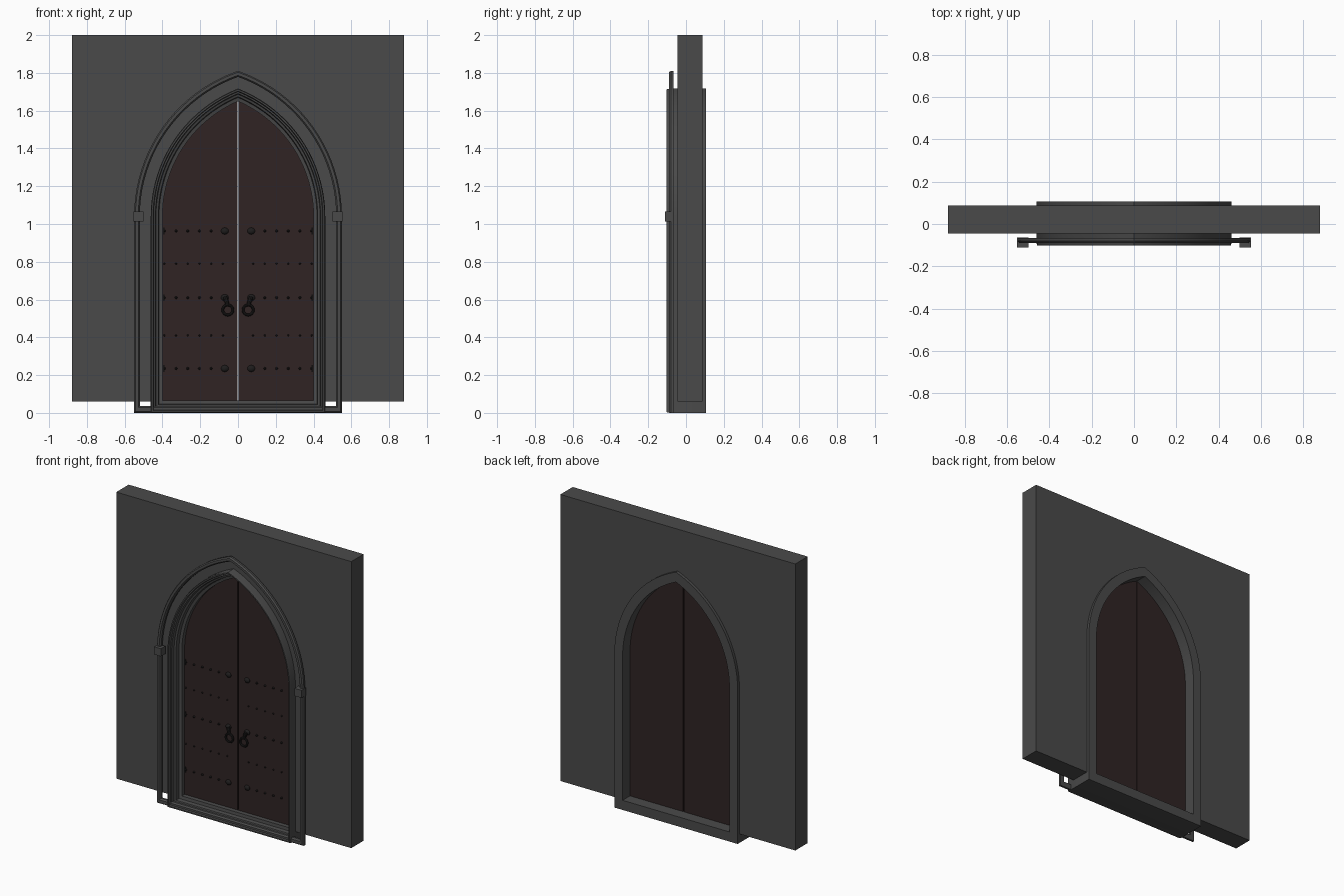
import bpy, bmesh, math
from mathutils import Matrix, Vector

if "Cube" in bpy.data.objects:
    bpy.data.objects.remove(bpy.data.objects["Cube"])

SPRING, CX, R0 = 1.04, 0.265, 0.665   # arch springing height, arc centre, opening arc radius
SILL = 0.065                          # bottom of the door opening
SEG = 20


def material(name, rgb):
    m = bpy.data.materials.new(name)
    m.diffuse_color = (*rgb, 1)
    m.use_nodes = True
    m.node_tree.nodes["Principled BSDF"].inputs["Base Color"].default_value = m.diffuse_color
    return m


STONE = material("dark_grey_stone", (0.068, 0.068, 0.068))
WOOD = material("dark_brown_wood", (0.029, 0.017, 0.017))
IRON = material("black_iron", (0.013, 0.012, 0.012))


def finish(name, bm, mat, smooth=False):
    bmesh.ops.recalc_face_normals(bm, faces=bm.faces)
    me = bpy.data.meshes.new(name)
    bm.to_mesh(me)
    bm.free()
    me.materials.append(mat)
    ob = bpy.data.objects.new(name, me)
    bpy.context.collection.objects.link(ob)
    if smooth:
        bpy.ops.object.select_all(action='DESELECT')
        ob.select_set(True)
        bpy.context.view_layer.objects.active = ob
        bpy.ops.object.shade_smooth_by_angle(angle=math.radians(30))
    return ob


def half_arch(d, bottom, inner=0.0):
    """Right half of the pointed outline, offset d, from the bottom up to x = inner."""
    r = R0 + d
    top = math.acos((CX + inner) / r)
    pts = [(r - CX, bottom)]
    for i in range(SEG + 1):
        a = top * i / SEG
        pts.append((r * math.cos(a) - CX, SPRING + r * math.sin(a)))
    return pts


def outline(d, bottom):
    right = half_arch(d, bottom)
    return right + [(-x, z) for x, z in reversed(right[:-1])]


def sweep(name, profile, mat):
    """Closed moulding: profile of (offset, y, bottom z) run around the arch."""
    bm = bmesh.new()
    rings = [[bm.verts.new((x, y, z)) for x, z in outline(d, b)] for d, y, b in profile]
    n = len(rings[0])
    for k, a in enumerate(rings):
        b = rings[(k + 1) % len(rings)]
        for i in range(n):
            j = (i + 1) % n
            bm.faces.new((a[i], a[j], b[j], b[i]))
    return finish(name, bm, mat, True)


def slab(name, pts, y0, y1, mat):
    """Flat outline in xz, extruded from y0 to y1."""
    bm = bmesh.new()
    f = bm.faces.new([bm.verts.new((x, y0, z)) for x, z in pts])
    ext = bmesh.ops.extrude_face_region(bm, geom=[f])
    verts = [v for v in ext["geom"] if isinstance(v, bmesh.types.BMVert)]
    bmesh.ops.translate(bm, verts=verts, vec=(0, y1 - y0, 0))
    return finish(name, bm, mat)


def box(name, x0, x1, y0, y1, z0, z1, mat):
    return slab(name, [(x0, z0), (x1, z0), (x1, z1), (x0, z1)], y0, y1, mat)


# wall with the arched opening cut up from its lower edge
W, WB = 0.88, 0.06
slab("wall", [(-W, WB), (-W, 2.0), (W, 2.0), (W, WB)] + outline(0.04, WB), -0.045, 0.087, STONE)

# stepped stone frame, running under the door as a sill
steps = [(0.062, 0.107), (0.062, -0.088), (0.058, -0.102), (0.050, -0.102), (0.046, -0.085),
         (0.038, -0.085), (0.034, -0.065), (0.022, -0.06), (0.018, -0.035), (0.0, -0.03),
         (0.0, 0.107)]
sweep("door_frame", [(d, y, max(0.0, SILL - d * 1.05)) for d, y in steps], STONE)

# hood moulding, standing free in front of the wall
hood = [(0.150, -0.066, 0.0), (0.150, -0.080, 0.0), (0.143, -0.090, 0.008),
        (0.128, -0.090, 0.028), (0.120, -0.080, 0.036), (0.120, -0.066, 0.036)]
sweep("hood_moulding", hood, STONE)

for side, label in ((-1, "left"), (1, "right")):
    # block at the springing of the hood
    a, b = sorted((side * 0.50, side * 0.553))
    box("hood_block_" + label, a, b, -0.111, -0.064, 1.014, 1.066, STONE)

    # door leaf, with a narrow gap in the middle
    leaf = half_arch(0.001, SILL, 0.003) + [(0.003, SILL)]
    slab("door_leaf_" + label, [(side * x, z) for x, z in leaf], 0.0, 0.028, WOOD)

    # rows of studs: larger on the hinge rows, smaller between them
    bm = bmesh.new()
    for z, r in ((0.963, 0.007), (0.79, 0.005), (0.61, 0.007), (0.41, 0.005), (0.235, 0.007)):
        for i in range(6):
            x = 0.39 - i * 0.062
            mat = Matrix.Translation((side * x, 0, z)) @ Matrix.Diagonal((r, r * 1.5, r, 1))
            bmesh.ops.create_uvsphere(bm, u_segments=8, v_segments=6, radius=1, matrix=mat)
    finish("studs_" + label, bm, IRON, True)

    # rounded bosses closing each hinge row, and a hinge knuckle at the frame
    bm = bmesh.new()
    for z in (0.963, 0.61, 0.235):
        mat = Matrix.Translation((side * 0.07, 0, z)) @ Matrix.Diagonal((0.021, 0.014, 0.018, 1))
        bmesh.ops.create_uvsphere(bm, u_segments=10, v_segments=8, radius=1, matrix=mat)
        mat = Matrix.Translation((side * 0.393, -0.002, z)) @ Matrix.Diagonal((0.005, 0.005, 0.036, 1))
        bmesh.ops.create_cone(bm, cap_ends=True, segments=8, radius1=1, radius2=1, depth=1, matrix=mat)
    finish("hinge_bosses_" + label, bm, IRON, True)

    # ring pull hanging from the middle boss
    bpy.ops.mesh.primitive_torus_add(major_radius=0.027, minor_radius=0.007, major_segments=16,
                                     minor_segments=8, location=(side * 0.054, -0.016, 0.545),
                                     rotation=(math.pi / 2, 0, 0))
    ring = bpy.context.object
    ring.name = "ring_pull_" + label
    ring.data.materials.append(IRON)
    bpy.ops.object.shade_smooth_by_angle(angle=math.radians(40))

    # curved hanger between boss and ring
    p, q = Vector((side * 0.068, -0.010, 0.615)), Vector((side * 0.054, -0.016, 0.568))
    bm = bmesh.new()
    mat = Matrix.Translation((p + q) / 2) @ (q - p).to_track_quat('Z', 'Y').to_matrix().to_4x4()
    bmesh.ops.create_cone(bm, cap_ends=True, segments=10, radius1=0.013, radius2=0.010,
                          depth=(q - p).length, matrix=mat)
    finish("ring_hanger_" + label, bm, IRON, True)
